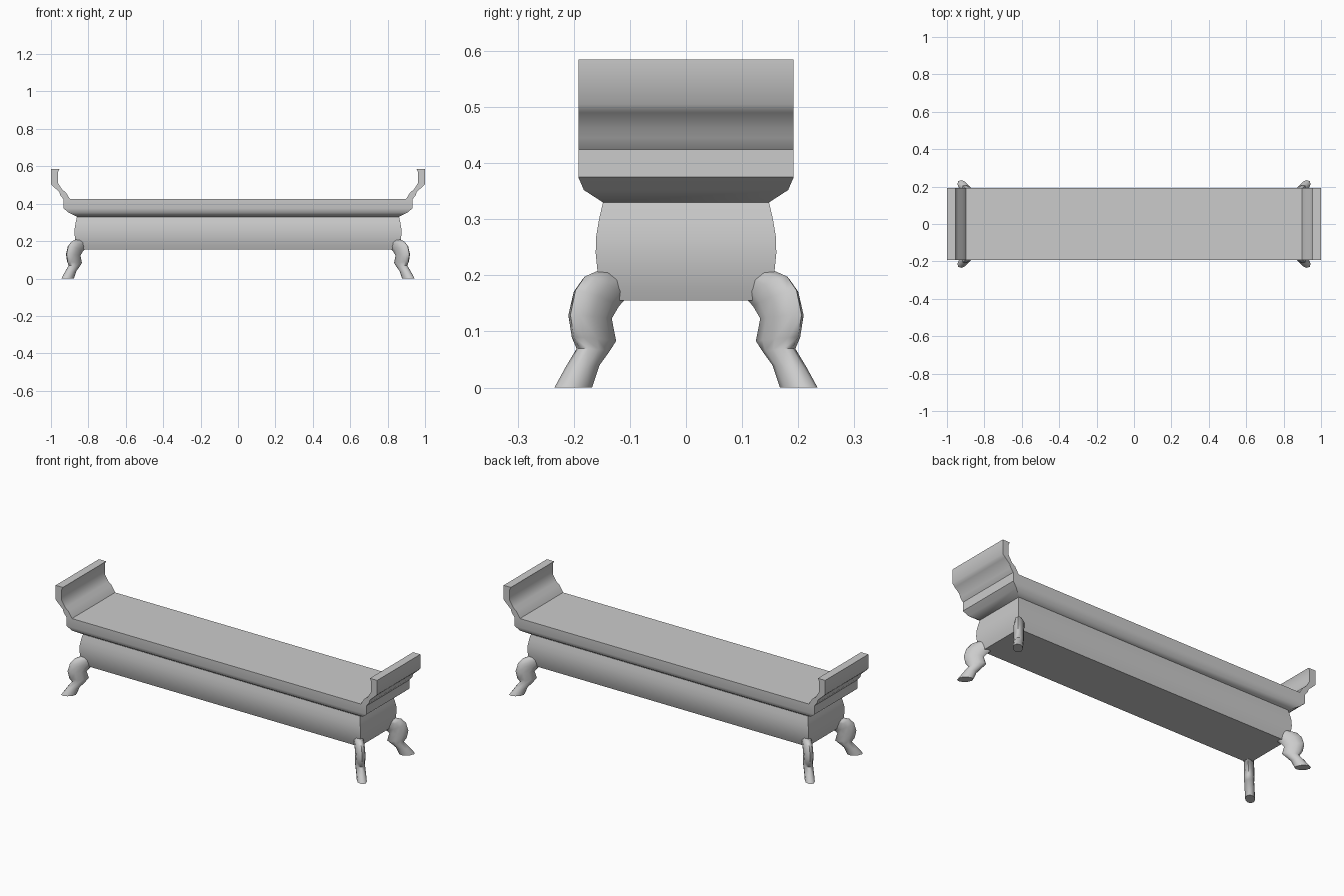
import bpy
import bmesh
import math

cube = bpy.data.objects.get("Cube")
if cube:
    bpy.data.objects.remove(cube, do_unlink=True)

grey = bpy.data.materials.new("plain grey")
grey.use_nodes = True
GREY = (0.6, 0.6, 0.6, 1)
grey.diffuse_color = GREY
grey.node_tree.nodes["Principled BSDF"].inputs["Base Color"].default_value = GREY


def loft(name, rings, angle):
    """Skin a list of equal-sized closed rings and cap both ends."""
    bm = bmesh.new()
    loops = [[bm.verts.new(p) for p in ring] for ring in rings]
    for a, b in zip(loops, loops[1:]):
        for i in range(len(a)):
            j = (i + 1) % len(a)
            bm.faces.new((a[i], a[j], b[j], b[i]))
    bm.faces.new(loops[0][::-1])
    bm.faces.new(loops[-1])
    bmesh.ops.recalc_face_normals(bm, faces=bm.faces)
    mesh = bpy.data.meshes.new(name)
    bm.to_mesh(mesh)
    bm.free()
    mesh.materials.append(grey)
    obj = bpy.data.objects.new(name, mesh)
    bpy.context.collection.objects.link(obj)
    bpy.ops.object.select_all(action='DESELECT')
    obj.select_set(True)
    bpy.context.view_layer.objects.active = obj
    bpy.ops.object.shade_smooth_by_angle(angle=math.radians(angle))
    return obj


def rectangle(hx, hy, z):
    return [(-hx, -hy, z), (hx, -hy, z), (hx, hy, z), (-hx, hy, z)]


# Bulging body: half depth and height, with the ends bulging equally
body = [(.142, .155), (.151, .18), (.158, .21), (.161, .24),
        (.160, .27), (.155, .30), (.148, .33)]
loft("body", [rectangle(y + .713, y, z) for y, z in body], 40)

# Table top with a chamfered underside
slab = [(.861, .148, .33), (.905, .182, .352), (.933, .192, .375), (.933, .192, .425)]
loft("table_top", [rectangle(*r) for r in slab], 35)

# Upturned end boards: x, z profile run across the depth
end_profile = [(.898, .424), (.92, .46), (.94, .475), (.962, .51), (.962, .57),
               (.955, .585), (1, .585), (1, .505), (.985, .49), (.955, .462),
               (.95, .445), (.933, .424)]
for side, label in ((1, "left"), (-1, "right")):
    loft(label + "_end_board",
         [[(side * x, y, z) for x, z in end_profile] for y in (-.192, .192)], 50)

# Bent legs set on the diagonals: inner and outer outline points per ring
leg_outline = [((.17, 0), (.232, 0)), ((.158, .04), (.211, .036)),
               ((.14, .064), (.191, .07)), ((.125, .082), (.203, .09)),
               ((.133, .122), (.209, .13)), ((.12, .14), (.2, .175)),
               ((.106, .155), (.183, .2)), ((.095, .165), (.15, .214))]
SIDES = 10
HALF_WIDTH = .025


def leg_rings(sx, sy):
    rings = []
    for (yi, zi), (yo, zo) in leg_outline:
        ring = []
        for k in range(SIDES):
            a = 2 * math.pi * k / SIDES
            t = .5 + .46 * math.cos(a)
            across = HALF_WIDTH * math.sin(a) * math.sqrt(.5)
            out = yi + (yo - yi) * t
            ring.append((sx * (out + .71 - across), sy * (out + across), zi + (zo - zi) * t))
        rings.append(ring)
    return rings


for sx, xname in ((1, "left"), (-1, "right")):
    for sy, yname in ((-1, "front"), (1, "back")):
        loft(f"{yname}_{xname}_leg", leg_rings(sx, sy), 60)
